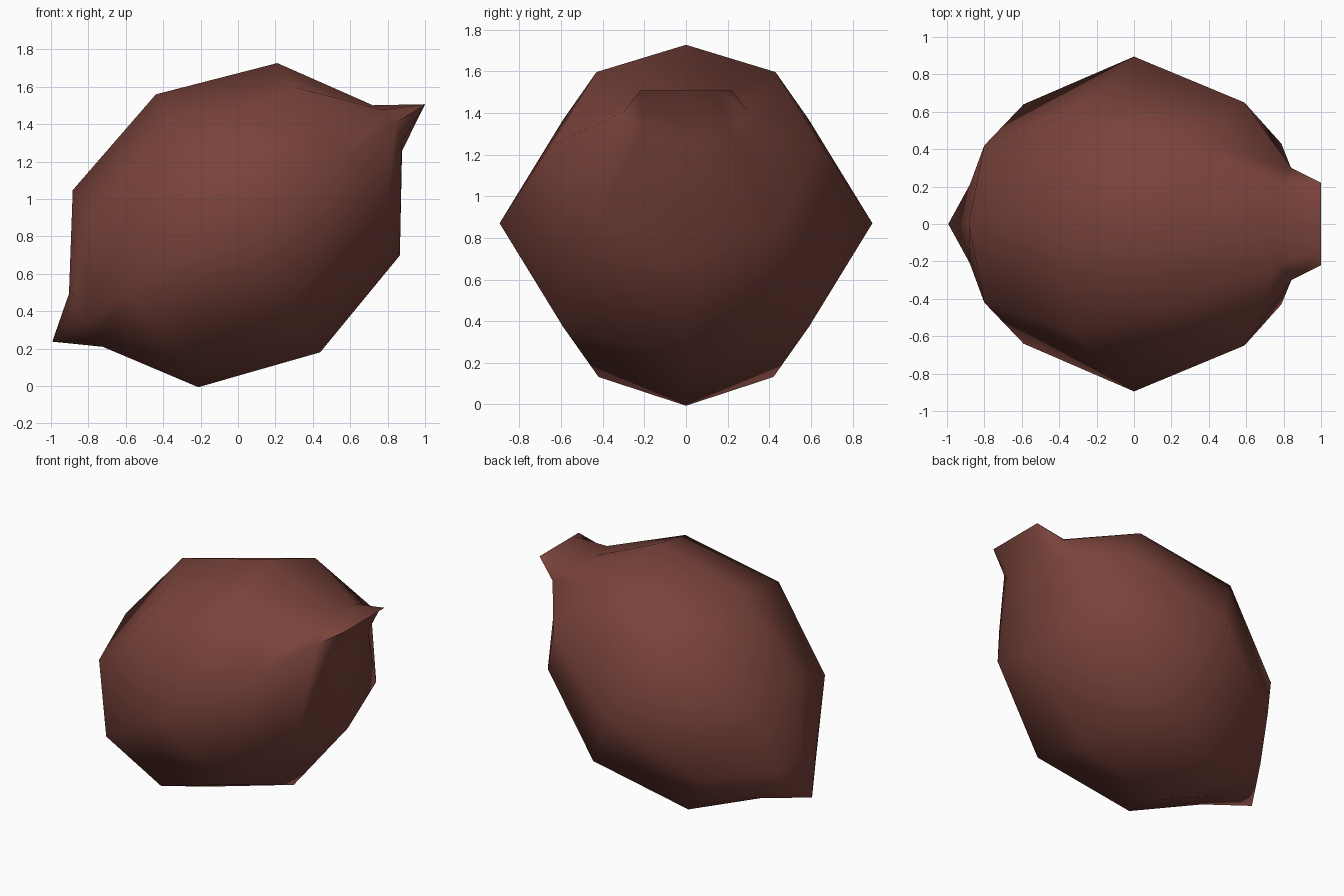
import bpy, bmesh, math
from mathutils import Vector

if "Cube" in bpy.data.objects:
    bpy.data.objects.remove(bpy.data.objects["Cube"])

CENTRE = Vector((0, 0, 0.87))
AXIS = Vector((0.843, 0, 0.537))    # long axis of the fruit
ACROSS = Vector((-0.537, 0, 0.843))  # up across the axis
SIDE = Vector((0, 1, 0))

# Each ring: position on axis (at top/bottom, diagonal, side), then
# height, diagonal height, diagonal width, side width
RINGS = [
    (-1.178, -1.178, -1.178, 0.0, 0.0, 0.0, 0.0),       # pointed tip
    (-0.965, -0.965, -0.965, 0.168, 0.12, 0.21, 0.30),  # neck
    (-0.65, -0.66, -0.70, 0.625, 0.455, 0.42, 0.64),
    (0.0, 0.0, 0.0, 0.818, 0.59, 0.59, 0.895),          # widest part
    (0.638, 0.65, 0.70, 0.61, 0.447, 0.43, 0.65),
    (0.948, 0.975, 0.998, 0.145, 0.10, 0.21, 0.30),     # neck
    (1.186, 1.186, 1.186, 0.0, 0.0, 0.155, 0.22),       # flat tip
]


def ring(bm, r):
    """Eight-sided ring around the long axis."""
    verts = []
    for i in range(8):
        c = math.cos(i * math.pi / 4)
        s = math.sin(i * math.pi / 4)
        if i % 2:
            t, u, y = r[1], math.copysign(r[4], c), math.copysign(r[5], s)
        elif i % 4 == 0:
            t, u, y = r[0], r[3] * c, 0
        else:
            t, u, y = r[2], 0, r[6] * s
        verts.append(bm.verts.new(CENTRE + AXIS * t + ACROSS * u + SIDE * y))
    return verts


# Fruit body with both tips
bm = bmesh.new()
rings = [ring(bm, r) for r in RINGS]
for a, b in zip(rings, rings[1:]):
    for i in range(8):
        j = (i + 1) % 8
        bm.faces.new((a[i], a[j], b[j], b[i]))
bmesh.ops.remove_doubles(bm, verts=bm.verts[:], dist=0.002)
bmesh.ops.recalc_face_normals(bm, faces=bm.faces[:])
mesh = bpy.data.meshes.new("fruit")
bm.to_mesh(mesh)
bm.free()
fruit = bpy.data.objects.new("fruit", mesh)
bpy.context.collection.objects.link(fruit)

# Reddish brown skin
skin = bpy.data.materials.new("reddish brown")
skin.diffuse_color = (0.19, 0.055, 0.043, 1)
skin.use_nodes = True
skin.node_tree.nodes["Principled BSDF"].inputs["Base Color"].default_value = skin.diffuse_color
mesh.materials.append(skin)

# Smooth shading with a sharp tip
bpy.context.view_layer.objects.active = fruit
fruit.select_set(True)
bpy.ops.object.shade_smooth_by_angle(angle=math.radians(70))
